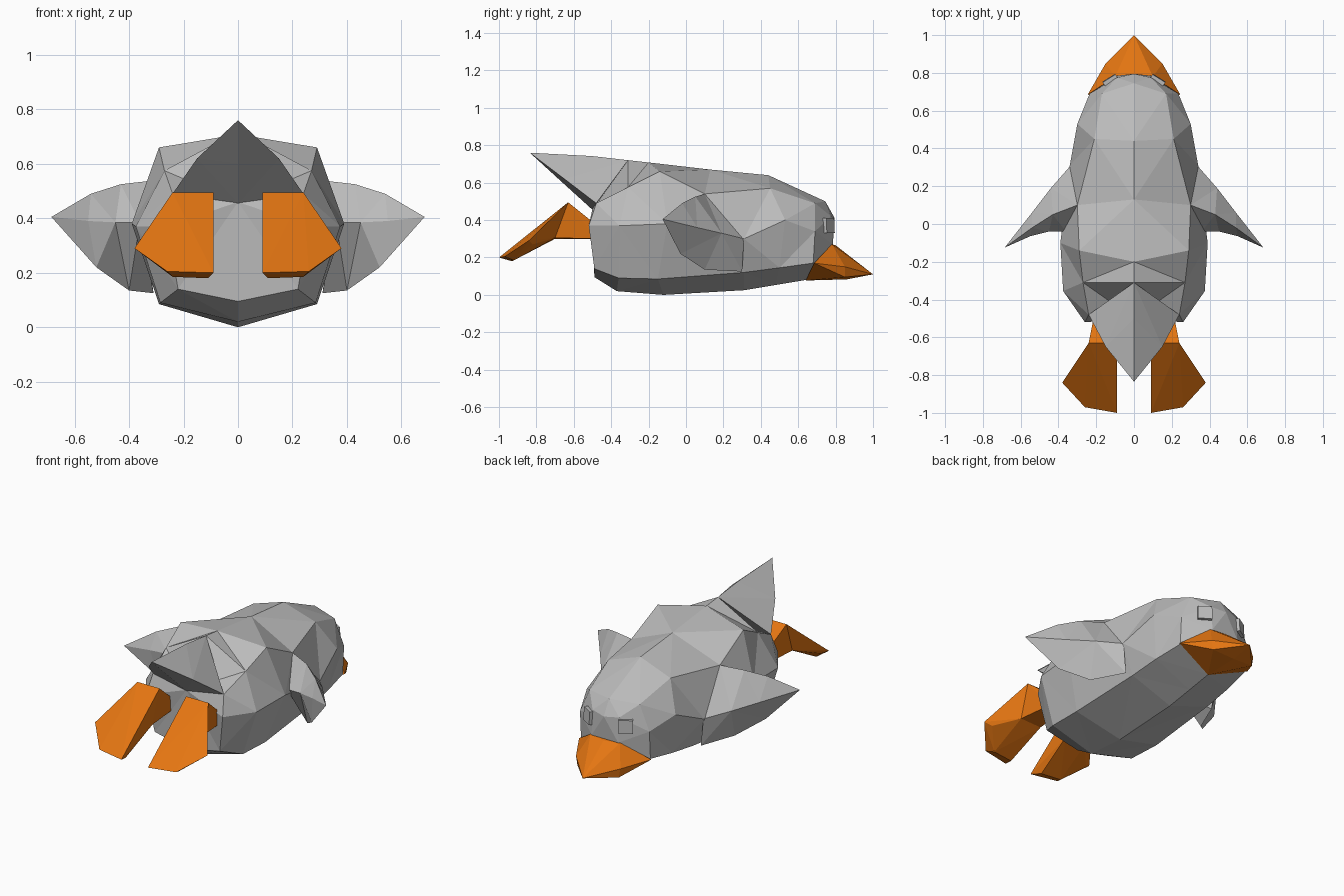
import bpy, bmesh
from mathutils import Vector, Matrix

if "Cube" in bpy.data.objects:
    bpy.data.objects.remove(bpy.data.objects["Cube"])


def material(name, rgb):
    m = bpy.data.materials.new(name)
    m.diffuse_color = (*rgb, 1)
    m.use_nodes = True
    m.node_tree.nodes["Principled BSDF"].inputs["Base Color"].default_value = m.diffuse_color
    return m


GREY = material("feather_grey", (0.5, 0.5, 0.5))
ORANGE = material("beak_orange", (0.78, 0.18, 0.006))


def finish(bm, name, mat):
    bmesh.ops.recalc_face_normals(bm, faces=bm.faces)
    me = bpy.data.meshes.new(name)
    bm.to_mesh(me)
    bm.free()
    me.materials.append(mat)
    ob = bpy.data.objects.new(name, me)
    bpy.context.collection.objects.link(ob)
    return ob


def loft(rings, tip=None):
    """Skin a list of equal-length rings, capped at both ends."""
    bm = bmesh.new()
    vs = [[bm.verts.new(p) for p in r] for r in rings]
    n = len(rings[0])
    for a, b in zip(vs, vs[1:]):
        for i in range(n):
            j = (i + 1) % n
            bm.faces.new((a[i], a[j], b[j], b[i]))
    bm.faces.new(vs[0])
    if tip:
        t = bm.verts.new(tip)
        for i in range(n):
            bm.faces.new((vs[-1][i], vs[-1][(i + 1) % n], t))
    else:
        bm.faces.new(vs[-1])
    bmesh.ops.recalc_face_normals(bm, faces=bm.faces)
    bmesh.ops.triangulate(bm, faces=bm.faces, quad_method='SHORT_EDGE')
    return bm


def hull(points, bm=None):
    bm = bm or bmesh.new()
    vs = [bm.verts.new(p) for p in points]
    res = bmesh.ops.convex_hull(bm, input=vs)
    junk = {g for g in res["geom_interior"] + res["geom_unused"]
            if isinstance(g, bmesh.types.BMVert)}
    bmesh.ops.delete(bm, geom=list(junk), context='VERTS')
    return bm


def both(points):
    return list({(s * x, y, z) for x, y, z in points for s in (1, -1) if x or s > 0})


def mirror(ob):
    m = ob.modifiers.new("mirror", 'MIRROR')
    m.use_axis = (True, False, False)
    m.use_mirror_merge = False


# Body: half sections from rump to face (belly, low corner, flank, shoulder, back)
sections = [
    [(0, -.49, .095), (.22, -.49, .14), (.26, -.52, .37), (.24, -.48, .49), (0, -.50, .46)],
    [(0, -.37, .02), (.285, -.36, .09), (.375, -.355, .37), (.27, -.31, .575), (0, -.31, .72)],
    [(0, -.12, 0), (.29, -.15, .085), (.39, -.10, .38), (.29, -.14, .66), (0, -.20, .708)],
    [(0, .31, .025), (.27, .31, .12), (.34, .31, .30), (.30, .10, .54), (0, .13, .67)],
    [(0, .48, .053), (.26, .50, .145), (.30, .53, .40), (.21, .45, .57), (0, .44, .64)],
    [(0, .64, .08), (.235, .68, .17), (.235, .69, .34), (.17, .69, .49), (0, .745, .50)],
    [(0, .70, .10), (.12, .74, .17), (.09, .785, .27), (.09, .775, .42), (0, .795, .41)],
]
rings = [s + [(-x, y, z) for x, y, z in s[3:0:-1]] for s in sections]
finish(loft(rings), "body", GREY)

# Tail wedge
finish(hull(both([(0, -.31, .72), (0, -.50, .742), (.24, -.48, .49), (.15, -.65, .62),
                  (0, -.835, .76), (0, -.50, .455), (0, -.66, .60)])), "tail", GREY)

# Beak
finish(hull(both([(0, .80, .265), (.10, .78, .27), (.245, .685, .17), (.15, .85, .15),
                  (0, 1.0, .11), (0, .64, .077), (0, .86, .083), (.14, .85, .095)])),
       "beak", ORANGE)

# Wings: four-sided sections (top edge, outer ridge, low edge, inner ridge) to a tip
wing = loft([
    [(.30, .10, .54), (.335, .31, .30), (.31, .30, .125), (.36, -.04, .385)],
    [(.43, .05, .525), (.44, .19, .33), (.40, .10, .135), (.45, -.04, .385)],
    [(.54, -.02, .49), (.54, .06, .36), (.52, -.03, .22), (.55, -.065, .39)],
], tip=(.685, -.125, .405))
mirror(finish(wing, "wing", GREY))

# Webbed feet
heel = [(.09, -.63, .495), (.24, -.63, .495), (.09, -.70, .30), (.23, -.70, .305)]
foot = hull(heel + [(.38, -.84, .29), (.26, -.97, .205), (.09, -1.0, .20),
                    (.11, -.93, .18), (.24, -.92, .185), (.34, -.82, .27)])
mirror(finish(foot, "foot", ORANGE))
leg = hull(heel + [(.11, -.48, .30), (.21, -.48, .30), (.11, -.48, .375), (.21, -.48, .375)])
mirror(finish(leg, "leg", ORANGE))

# Eyes: small square plates on the angled face
eye = bmesh.new()
normal = Vector((.53, .85, .05))
rot = normal.to_track_quat('Y', 'Z').to_matrix().to_4x4()
bmesh.ops.create_cube(eye, size=1, matrix=Matrix.Translation((.125, .76, .37)) @ rot
                      @ Matrix.Diagonal((.08, .03, .08, 1)))
mirror(finish(eye, "eye", GREY))
